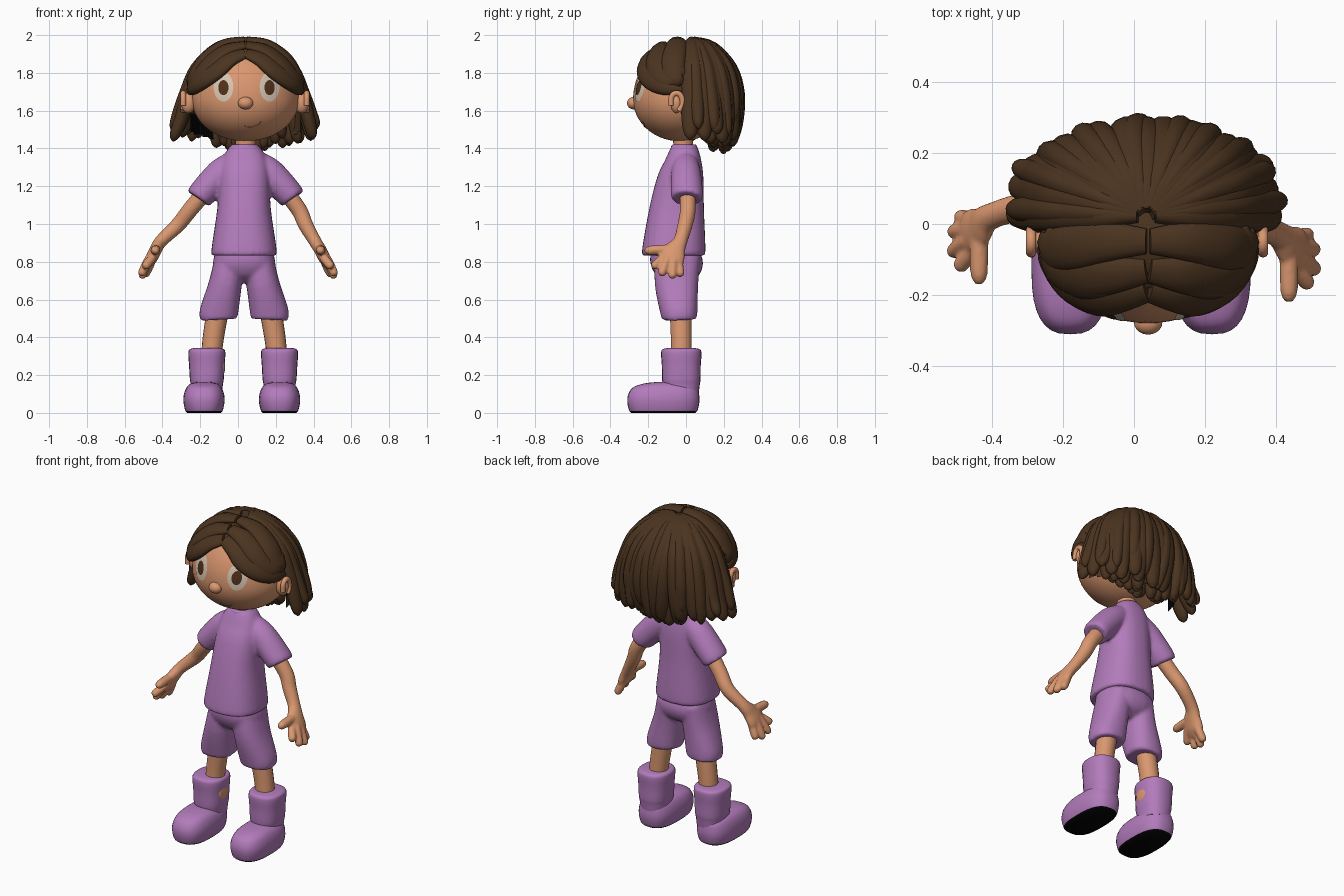
import bpy, bmesh, math, random
from mathutils import Vector

random.seed(4)
if "Cube" in bpy.data.objects:
    bpy.data.objects.remove(bpy.data.objects["Cube"])


def material(name, *rgb):
    m = bpy.data.materials.new(name)
    m.use_nodes = True
    m.diffuse_color = (*rgb, 1)
    m.node_tree.nodes["Principled BSDF"].inputs["Base Color"].default_value = (*rgb, 1)
    return m


PURPLE = material("purple cloth", 0.45, 0.2, 0.5)
SKIN = material("skin", 0.7, 0.31, 0.16)
HAIR = material("brown hair", 0.07, 0.034, 0.014)
WHITE = material("eye white", 0.68, 0.56, 0.45)
IRIS = material("brown iris", 0.08, 0.03, 0.01)
BLACK = material("black", 0.001, 0.001, 0.001)
LIP = material("lip line", 0.45, 0.18, 0.09)
Z = Vector((0, 0, 1))


def finish(name, bm, *mats, angle=50):
    bmesh.ops.recalc_face_normals(bm, faces=bm.faces)
    me = bpy.data.meshes.new(name)
    bm.to_mesh(me)
    bm.free()
    for m in mats:
        me.materials.append(m)
    me.shade_smooth()
    me.set_sharp_from_angle(angle=math.radians(angle))
    ob = bpy.data.objects.new(name, me)
    bpy.context.collection.objects.link(ob)
    return ob


def spline(pts, steps):
    """Catmull-Rom through tuples of position and radii."""
    out = []
    for i in range(len(pts) - 1):
        p = [pts[max(0, min(len(pts) - 1, i + k))] for k in (-1, 0, 1, 2)]
        for j in range(steps):
            t = j / steps
            out.append([0.5 * (2 * b + (c - a) * t + (2 * a - 5 * b + 4 * c - d) * t * t
                               + (3 * b - a - 3 * c + d) * t ** 3) for a, b, c, d in zip(*p)])
    return out + [list(pts[-1])]


def sweep(name, pts, mat, normal=(0, -1, 0), centre=None, axis=None, sides=14, steps=4, power=2.0):
    """Loft through (x, y, z, half width, half thickness); a given axis keeps all rings parallel."""
    bm, rings = bmesh.new(), []
    path = spline(pts, steps)
    pos = [Vector(p[:3]) for p in path]
    for i, p in enumerate(path):
        t = axis or (pos[min(i + 1, len(pos) - 1)] - pos[max(i - 1, 0)]).normalized()
        n = pos[i] - centre if centre else Vector(normal)
        n = (n - t * n.dot(t)).normalized()
        w = t.cross(n)
        ring = []
        for k in range(sides):
            a = math.tau * k / sides
            c, s = (math.copysign(abs(f) ** (2 / power), f) for f in (math.cos(a), math.sin(a)))
            ring.append(bm.verts.new(pos[i] + w * c * max(p[3], 0.002) + n * s * max(p[4], 0.002)))
        rings.append(ring)
    for a, b in zip(rings, rings[1:]):
        for k in range(sides):
            j = (k + 1) % sides
            bm.faces.new((a[k], a[j], b[j], b[k]))
    bm.faces.new(rings[0])
    bm.faces.new(rings[-1])
    return finish(name, bm, mat)


def ball(name, mat, loc, size):
    bm = bmesh.new()
    bmesh.ops.create_uvsphere(bm, u_segments=20, v_segments=14, radius=1)
    for v in bm.verts:
        v.co = [l + c * s for l, c, s in zip(loc, v.co, size)]
    return finish(name, bm, mat)


def fuse(name, parts, voxel):
    """Join overlapping parts and blend them into one skin."""
    bpy.ops.object.select_all(action="DESELECT")
    for p in parts:
        p.select_set(True)
    ob = bpy.context.view_layer.objects.active = parts[0]
    bpy.ops.object.join()
    ob.name = name
    r = ob.modifiers.new("blend", "REMESH")
    r.mode, r.voxel_size, r.use_smooth_shade = "VOXEL", voxel, True
    s = ob.modifiers.new("soften", "SMOOTH")
    s.factor, s.iterations = 0.5, 4


# Boots, legs and shorts
MID = 0.0325
shorts = [sweep("shorts", [(MID, -0.06, 0.89, 0.14, 0.12), (MID, -0.05, 0.8, 0.165, 0.14),
                           (MID, -0.045, 0.73, 0.15, 0.115), (MID, -0.045, 0.69, 0.06, 0.06)],
                PURPLE, axis=Z, sides=28, power=2.3)]
for s, side in ((1, "left"), (-1, "right")):
    x = 0.02 + s * 0.2
    foot = sweep(side + "_foot", [(x, -0.12, 0, 0.09, 0.17), (x, -0.12, 0.015, 0.1, 0.182),
                                  (x, -0.12, 0.06, 0.109, 0.191), (x, -0.118, 0.1, 0.106, 0.187),
                                  (x, -0.11, 0.135, 0.092, 0.17), (x, -0.095, 0.155, 0.07, 0.13),
                                  (x, -0.08, 0.163, 0.04, 0.08)],
                 PURPLE, axis=Z, sides=32, power=2.7)
    foot.data.materials.append(BLACK)
    for f in foot.data.polygons:
        f.material_index = int(f.center.z < 0.011)
    x = 0.0275 + s * 0.1925
    sweep(side + "_boot_shaft", [(x, -0.025, 0.1, 0.08, 0.092), (x, -0.025, 0.15, 0.085, 0.098),
                                 (x, -0.025, 0.18, 0.09, 0.102), (x, -0.025, 0.25, 0.094, 0.103),
                                 (x, -0.025, 0.31, 0.098, 0.107), (x, -0.025, 0.335, 0.093, 0.101),
                                 (x, -0.025, 0.343, 0.07, 0.075)], PURPLE, axis=Z, sides=24, power=2.4)
    sweep(side + "_leg", [(MID + s * 0.175, -0.025, 0.28, 0.054, 0.056), (MID + s * 0.163, -0.025, 0.4, 0.056, 0.056),
                          (MID + s * 0.13, -0.03, 0.6, 0.06, 0.06)], SKIN, sides=18)
    shorts.append(sweep(side + "_shorts_leg", [(MID + s * 0.075, -0.045, 0.82, 0.08, 0.12),
                                               (MID + s * 0.1, -0.05, 0.68, 0.088, 0.115),
                                               (MID + s * 0.134, -0.037, 0.53, 0.102, 0.098),
                                               (MID + s * 0.137, -0.035, 0.495, 0.093, 0.09)], PURPLE, sides=24, power=2.3))
fuse("shorts", shorts, 0.01)
ball("bare_patch", SKIN, (-0.081, -0.03, 0.25), (0.013, 0.045, 0.05))

# Shirt with sleeves, arms and hands
shirt = [sweep("shirt", [(0.032, -0.065, 0.832, 0.162, 0.156), (0.032, -0.065, 0.86, 0.173, 0.168),
                         (0.032, -0.05, 1.08, 0.142, 0.145), (0.035, -0.03, 1.25, 0.132, 0.122),
                         (0.035, -0.015, 1.34, 0.118, 0.095), (0.035, -0.01, 1.395, 0.09, 0.075),
                         (0.035, -0.01, 1.42, 0.064, 0.06)], PURPLE, axis=Z, sides=32, power=2.4)]
for s, side in ((1, "left"), (-1, "right")):
    dy = 0 if s > 0 else 0.05
    sx = 0.04
    shirt.append(sweep(side + "_sleeve", [(sx + s * 0.07, 0, 1.315, 0.07, 0.068), (sx + s * 0.135, 0, 1.262, 0.08, 0.08),
                                          (sx + s * 0.235, 0.005, 1.155, 0.074, 0.085),
                                          (sx + s * 0.252, 0.005, 1.135, 0.064, 0.074)], PURPLE, sides=22))
    wx, wy = s * 0.407, dy - 0.02
    arm = [sweep(side + "_arm", [(sx + s * 0.18, 0.005, 1.21, 0.045, 0.045), (0.035 + s * 0.285, 0.01 + dy / 3, 1.08, 0.043, 0.042),
                                 (0.02 + s * 0.338, wy + 0.015, 0.995, 0.04, 0.04), (wx, wy - 0.01, 0.91, 0.034, 0.038),
                                 (s * 0.437, wy - 0.04, 0.86, 0.033, 0.058), (s * 0.462, wy - 0.055, 0.81, 0.031, 0.066),
                                 (s * 0.48, wy - 0.06, 0.77, 0.015, 0.05)], SKIN, sides=18)]
    for x, y, z in ((0.49, -0.01, 0.733), (0.508, -0.052, 0.724), (0.51, -0.108, 0.737), (0.492, -0.15, 0.775)):
        a = (s * (x - 0.042), wy - 0.055 + (y + 0.07) * 0.55, 0.825)
        b = (s * x, wy + y, z)
        m = [(p + q) / 2 for p, q in zip(a, b)]
        e = [q + (q - p) * 0.12 for p, q in zip(a, b)]
        arm.append(sweep("finger", [(*a, 0.022, 0.022), (*m, 0.024, 0.023), (*b, 0.021, 0.021), (*e, 0.007, 0.007)], SKIN, steps=3))
    arm.append(sweep("thumb", [(s * 0.435, wy - 0.03, 0.865, 0.028, 0.028), (s * 0.437, wy - 0.11, 0.864, 0.026, 0.026),
                               (s * 0.437, wy - 0.175, 0.86, 0.024, 0.024), (s * 0.437, wy - 0.2, 0.858, 0.01, 0.01)],
                     SKIN, normal=(0, 0, 1), steps=3))
    fuse(side + "_arm", arm, 0.007)
fuse("shirt", shirt, 0.01)
sweep("collar", [(0.035, -0.01, 1.395, 0.08, 0.07), (0.035, -0.01, 1.41, 0.076, 0.069),
                 (0.035, -0.01, 1.422, 0.064, 0.06)], PURPLE, sides=24)
sweep("neck", [(0.037, -0.012, 1.36, 0.058, 0.055), (0.04, -0.015, 1.43, 0.055, 0.052),
               (0.04, -0.02, 1.52, 0.06, 0.06)], SKIN, sides=20)

# Head
H = Vector((0.04, -0.03, 1.66))
RX, RY, UP, DOWN = 0.284, 0.25, 0.285, 0.222
bm = bmesh.new()
bmesh.ops.create_uvsphere(bm, u_segments=56, v_segments=36, radius=1)
for v in bm.verts:
    c = v.co
    v.co = H + Vector((c.x * RX, c.y * RY, c.z * (UP if c.z > 0 else DOWN)))
finish("head", bm, SKIN)


def face_y(x, z):
    d = (z - H.z) / (UP if z > H.z else DOWN)
    return H.y - RY * math.sqrt(max(0, 1 - d * d - ((x - H.x) / RX) ** 2))


def face_plate(name, mat, x, z, rx, rz, lift):
    bm = bmesh.new()
    bmesh.ops.create_grid(bm, x_segments=12, y_segments=12, size=1)
    for v in bm.verts:
        a, b = v.co.x, v.co.y
        px, pz = x + rx * a * math.sqrt(1 - b * b / 2), z + rz * b * math.sqrt(1 - a * a / 2)
        v.co = (px, face_y(px, pz) - lift, pz)
    finish(name, bm, mat)


ball("nose", SKIN, (0.04, -0.278, 1.64), (0.04, 0.034, 0.033))
for s, side in ((1, "left"), (-1, "right")):
    ex = 0.045 + s * 0.122
    face_plate(side + "_eye", WHITE, ex, 1.726, 0.052, 0.078, 0.003)
    face_plate(side + "_iris", IRIS, ex, 1.722, 0.027, 0.04, 0.006)
    x = 0.037 + s * 0.3
    ball(side + "_ear", SKIN, (x, -0.05, 1.64), (0.038, 0.032, 0.054))
    rim = [(x + s * 0.027, -0.05 - 0.032 * math.cos(a), 1.645 + 0.048 * math.sin(a), 0.015, 0.015)
           for a in (-0.4, 0.5, 1.2, 2, 2.8, 3.6, 4.4)]
    sweep(side + "_ear_rim", rim, SKIN, normal=(1, 0, 0), sides=10)
sweep("mouth", [(x, face_y(x, z), z, 0.0025, 0.002) for x, z in ((0.03, 1.518), (0.07, 1.514), (0.105, 1.524), (0.122, 1.542))],
      LIP, sides=8)

# Hair cap: follows the skull, then hangs straight behind the neck
bm = bmesh.new()
bmesh.ops.create_uvsphere(bm, u_segments=56, v_segments=40, radius=1)
for v in bm.verts:
    c = v.co.copy()
    flat = math.hypot(c.x, c.y)
    if c.z < 0 and flat > 0.001:
        c.x, c.y, c.z = c.x / flat, c.y / flat, c.z * 0.8
    v.co = H + Vector((c.x * 0.292, c.y * 0.256, c.z * 0.308))


def bare(f):
    c = f.calc_center_median()
    dx = abs(c.x - H.x)
    return c.z < 1.435 + 0.6 * dx * dx or (c.y < 0 and c.z < 1.91 - 0.6 * dx)


bmesh.ops.delete(bm, geom=[f for f in bm.faces if bare(f)], context="FACES")
for f in bm.faces:
    c = f.calc_center_median()
    f.material_index = int(c.z < 1.58 and c.x < -0.04)
finish("hair_cap", bm, HAIR, BLACK)

# Hanging locks around the sides and back, in layers
CORE = Vector((0.04, 0.02, 1.64))


def lock(name, deg, grow, end, width):
    a = math.radians(deg)
    out = math.cos(a) ** 2
    end += 0.06 * out
    flare = 0.86 + 0.38 * out + random.uniform(-0.04, 0.05)
    twist = random.uniform(-0.13, 0.13) * (1.1 - out)
    pts = []
    for f, z, w, t in ((0.08, 1.968, 0.45, 0.024), (0.46, 1.935, 0.8, 0.03), (0.83, 1.825, 1, 0.034),
                       (0.97 + 0.05 * out, 1.69, 1.05, 0.036), (0.94 + 0.2 * out, (1.68 + end) / 2, 1, 0.036),
                       (flare, end + 0.03, 0.7, 0.027), (flare + 0.02, end, 0.15, 0.005)):
        b = a + twist * (1.95 - z) * 2
        cx, cy = (math.copysign(abs(q) ** 0.85, q) for q in (math.cos(b), math.sin(b)))
        pts.append((0.035 + 0.295 * f * grow * cx, 0.025 + 0.25 * f * grow * cy, z, width * w, t))
    sweep(name, pts, HAIR, centre=CORE, sides=12)


for i in range(17):
    lock("hair_lock", i * 11.25, 1, random.uniform(1.375, 1.43), 0.048)
for i in range(10):
    lock("outer_hair_lock", 4 + i * 19 + random.uniform(-5, 5), 1.035, random.uniform(1.4, 1.49), 0.036)
for grow in (0.84, 0.58):
    for i in range(9):
        lock("inner_hair_lock", 20 + i * 13, grow, random.uniform(1.37, 1.4), 0.045)

# Swept fringe from a centre parting
for s, side in ((1, "left"), (-1, "right")):
    for i in range(3):
        pts = []
        for x, y, z, w, t in ((0.004, -0.165 + 0.075 * i, 0.25, 0.036, 0.018), (0.09, -0.185 + 0.085 * i, 0.228, 0.056, 0.028),
                              (0.18, -0.2 + 0.085 * i, 0.177, 0.066, 0.034), (0.25, -0.145 + 0.055 * i, 0.108, 0.062, 0.034),
                              (0.28, -0.06 + 0.03 * i, 0.06 + 0.045 * i, 0.042, 0.028),
                              (0.285, 0.02 + 0.01 * i, 0.045 + 0.045 * i, 0.01, 0.008)):
            k = 1 / math.sqrt((x / 0.298) ** 2 + (y / 0.25) ** 2 + (z / 0.315) ** 2)
            pts.append((H.x + s * x * k, H.y + y * k, H.z + z * k, w, t))
        sweep(side + "_fringe_lock", pts, HAIR, centre=H, sides=14)
